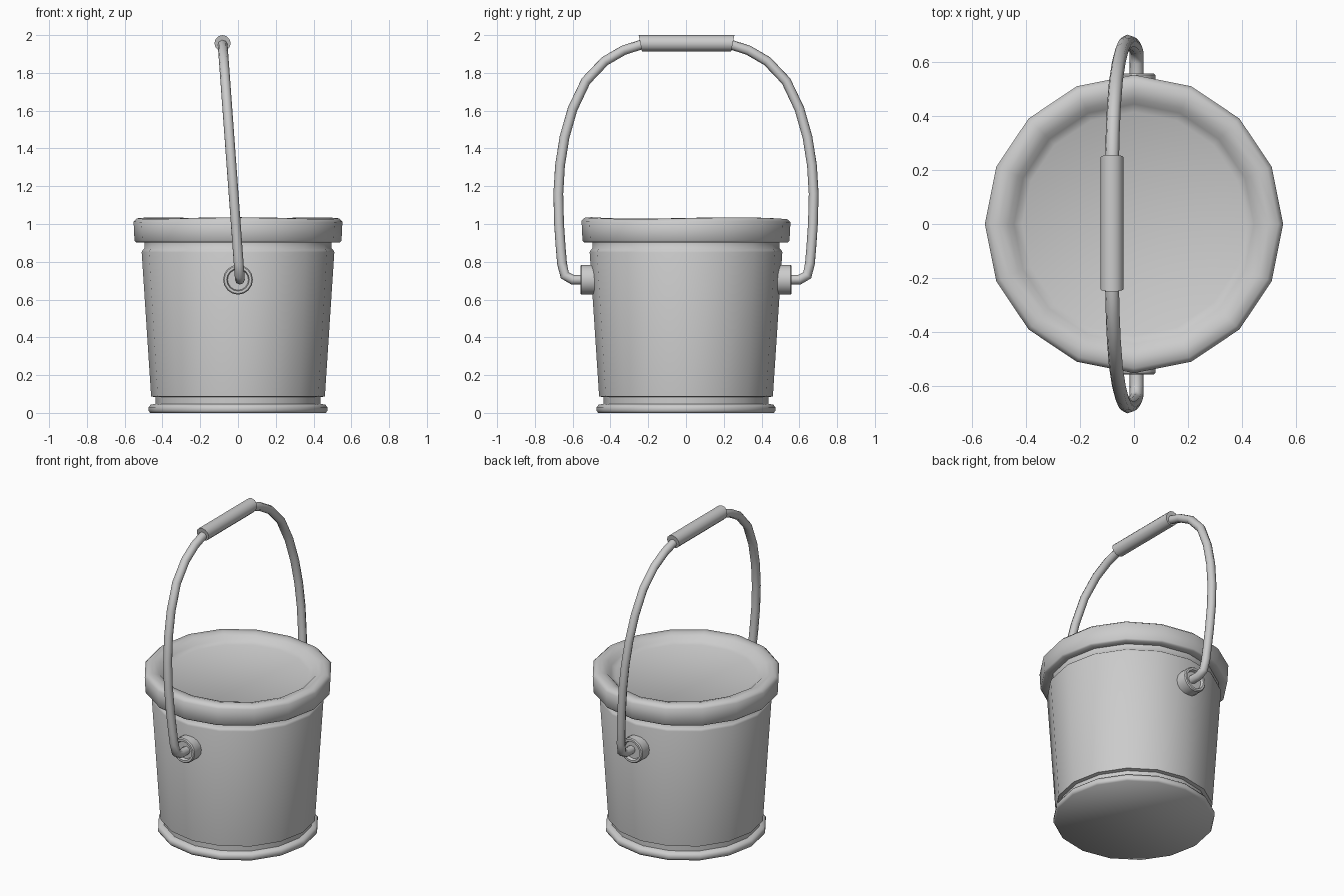
import bpy, bmesh
from math import sin, cos, pi, radians
from mathutils import Matrix

if "Cube" in bpy.data.objects:
    bpy.data.objects.remove(bpy.data.objects["Cube"])


def finish(name, bm, angle=38):
    bmesh.ops.recalc_face_normals(bm, faces=bm.faces[:])
    me = bpy.data.meshes.new(name)
    bm.to_mesh(me)
    bm.free()
    ob = bpy.data.objects.new(name, me)
    bpy.context.collection.objects.link(ob)
    bpy.ops.object.select_all(action='DESELECT')
    bpy.context.view_layer.objects.active = ob
    ob.select_set(True)
    bpy.ops.object.shade_smooth_by_angle(angle=radians(angle))
    return ob


def lathe(name, profile, sides, matrix=Matrix(), wobble=0, angle=38):
    """Revolve (radius, z) points; both ends are capped."""
    bm = bmesh.new()
    rings = []
    for r, z in profile:
        ring = []
        for i in range(sides):
            a = 2 * pi * i / sides
            dz = wobble * sin(3 * a) if z > 1.01 else 0
            ring.append(bm.verts.new((r * cos(a), r * sin(a), z + dz)))
        rings.append(ring)
    for lo, hi in zip(rings, rings[1:]):
        for i in range(sides):
            j = (i + 1) % sides
            bm.faces.new((lo[i], lo[j], hi[j], hi[i]))
    bm.faces.new(rings[0][::-1])
    bm.faces.new(rings[-1])
    bm.transform(matrix)
    return finish(name, bm, angle)


# Bucket: foot ring, groove, tapered wall, neck, rolled rim and shallow inner surface
lathe("bucket", [
    (0.465, 0.0), (0.473, 0.012), (0.473, 0.03), (0.463, 0.043), (0.438, 0.048),
    (0.438, 0.083), (0.46, 0.088), (0.51, 0.85), (0.505, 0.863), (0.495, 0.87),
    (0.495, 0.905), (0.54, 0.903), (0.548, 0.912), (0.553, 1.013), (0.535, 1.03),
    (0.50, 1.032), (0.465, 1.022), (0.445, 1.0), (0.415, 0.985),
], 16, wobble=0.004, angle=62)

# Recessed bosses holding the handle ends
for side, label in ((1, "back"), (-1, "front")):
    turn = Matrix.Translation((0, 0, 0.705)) @ Matrix.Rotation(-side * pi / 2, 4, 'X')
    lathe("handle_boss_" + label, [
        (0.079, 0.44), (0.079, 0.553), (0.073, 0.559), (0.06, 0.559), (0.055, 0.54),
    ], 16, turn)


def lean(z):
    return 0.01 - 0.092 * (z - 0.705) / 1.255


# Wire handle: half path mirrored across y, leaning slightly to -x
half = [(0.52, 0.705), (0.60, 0.705), (0.642, 0.728), (0.656, 0.79), (0.663, 0.87),
        (0.672, 1.0), (0.676, 1.16), (0.667, 1.31), (0.643, 1.46), (0.60, 1.61),
        (0.53, 1.757), (0.43, 1.862), (0.33, 1.92), (0.23, 1.952)]
path = half + [(-y, z) for y, z in reversed(half)]
cu = bpy.data.curves.new("handle_wire", 'CURVE')
cu.dimensions = '3D'
cu.bevel_depth = 0.026
cu.bevel_resolution = 2
cu.use_fill_caps = True
sp = cu.splines.new('POLY')
sp.points.add(len(path) - 1)
for p, (y, z) in zip(sp.points, path):
    p.co = (lean(z), y, z, 1)
wire = bpy.data.objects.new("handle_wire", cu)
bpy.context.collection.objects.link(wire)
bpy.ops.object.select_all(action='DESELECT')
bpy.context.view_layer.objects.active = wire
wire.select_set(True)
bpy.ops.object.convert(target='MESH')
bpy.ops.object.shade_smooth_by_angle(angle=radians(50))

# Grip sleeve, ends slanted outward at the top
bm = bmesh.new()
bmesh.ops.create_cone(bm, cap_ends=True, segments=12, radius1=0.043, radius2=0.043,
                      depth=0.49, matrix=Matrix.Rotation(pi / 2, 4, 'X'))
for v in bm.verts:
    v.co.y += (1 if v.co.y > 0 else -1) * v.co.z * 0.2
bm.transform(Matrix.Translation((lean(1.957), 0.003, 1.957)))
finish("handle_grip", bm)
